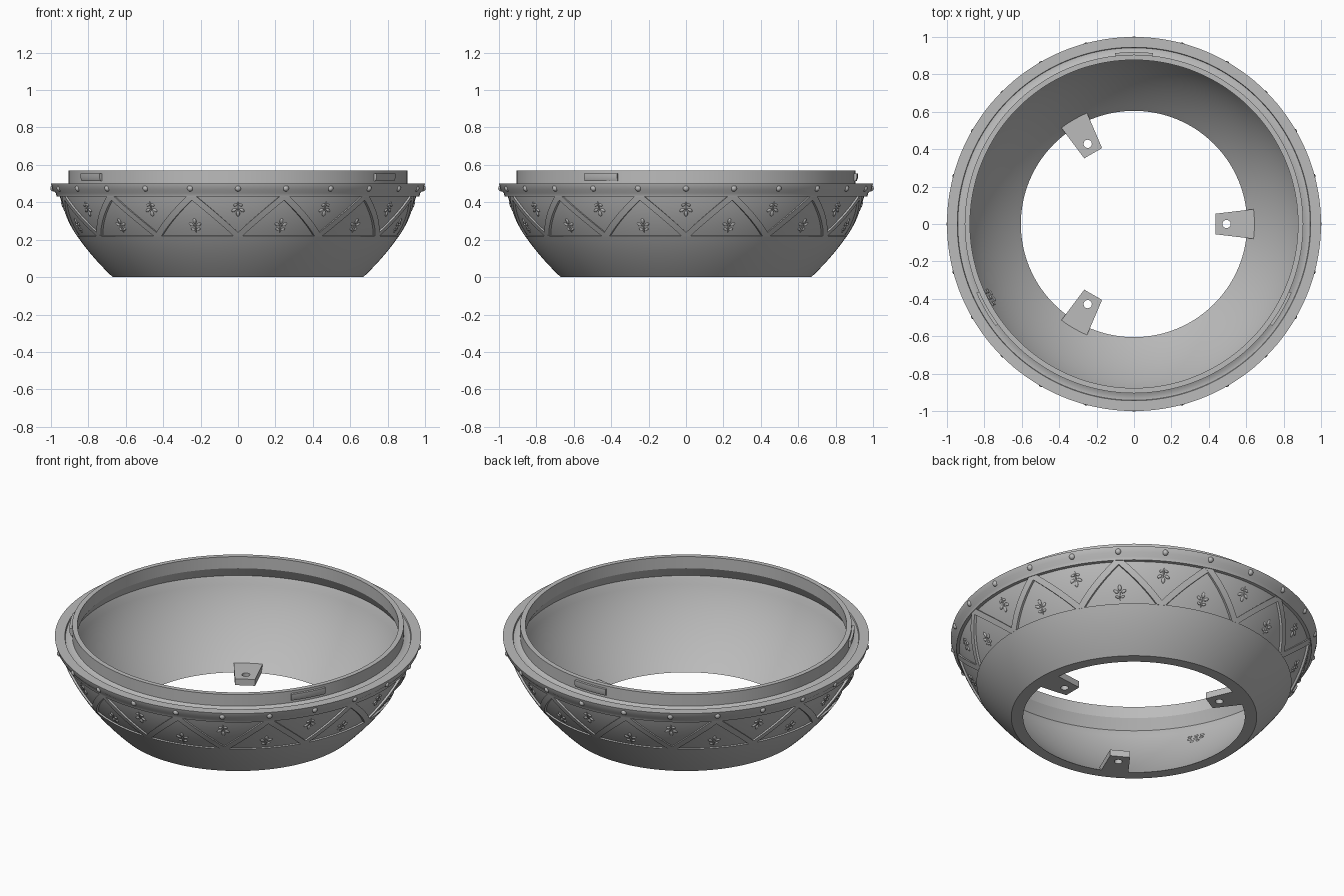
import bpy, bmesh, math
from math import cos, sin, radians, pi
from mathutils import Matrix, Vector

cube = bpy.data.objects.get("Cube")
if cube:
    bpy.data.objects.remove(cube, do_unlink=True)

GREY = (0.5, 0.5, 0.5, 1)
mat = bpy.data.materials.new("plain grey")
mat.use_nodes = True
mat.diffuse_color = GREY
mat.node_tree.nodes["Principled BSDF"].inputs["Base Color"].default_value = GREY

LOW, HIGH, TOP = 0.22, 0.43, 0.5      # decorated band and rim heights
RECESS = 0.012


def wall(z):
    """Outer radius of the bowl at a height."""
    return 0.67 + 1.05 * z - 0.848 * z * z


def polar(r, deg, z):
    return Vector((r * cos(radians(deg)), r * sin(radians(deg)), z))


def finish(name, bm, angle=30):
    bmesh.ops.recalc_face_normals(bm, faces=bm.faces)
    mesh = bpy.data.meshes.new(name)
    bm.to_mesh(mesh)
    bm.free()
    obj = bpy.data.objects.new(name, mesh)
    bpy.context.collection.objects.link(obj)
    mesh.materials.append(mat)
    bpy.ops.object.select_all(action='DESELECT')
    obj.select_set(True)
    bpy.context.view_layer.objects.active = obj
    bpy.ops.object.shade_smooth_by_angle(angle=radians(angle))
    return obj


def skin(bm, rings, closed):
    """Join rings of points with quads; cap the ends when open."""
    rows = [[bm.verts.new(p) for p in ring] for ring in rings]
    n = len(rows[0])
    pairs = list(zip(rows, rows[1:] + rows[:1]))
    for a, b in pairs if closed else pairs[:-1]:
        for i in range(n):
            j = (i + 1) % n
            bm.faces.new((a[i], a[j], b[j], b[i]))
    if not closed:
        bm.faces.new(rows[0])
        bm.faces.new(rows[-1])


def surface_frame(deg, z, r, slope):
    """Matrix with x sideways, y up the wall and z outward."""
    side = polar(1, deg + 90, 0)
    up = (polar(slope, deg, 0) + Vector((0, 0, 1))).normalized()
    out = side.cross(up)
    m = Matrix((side, up, out)).transposed().to_4x4()
    m.translation = polar(r, deg, z)
    return m


def span(a, b, n):
    return [a + (b - a) * i / n for i in range(n + 1)]


# Bowl: outer wall with recessed band, rim, grooved ledge, collar, inner wall
profile = [(wall(z), z) for z in span(0, LOW, 10)]
profile += [(wall(z) - RECESS, z) for z in span(LOW + 0.002, HIGH, 10)]
profile += [(wall(z) + 0.004, z) for z in (HIGH + 0.002, 0.45)]
profile += [(0.992, 0.468), (1.0, TOP), (0.945, TOP), (0.942, 0.49),
            (0.925, 0.49), (0.905, TOP), (0.905, 0.57), (0.877, 0.57),
            (0.877, TOP), (0.912, 0.44)]
profile += [(wall(z) - 0.058 - 0.007 * (1 - z / 0.44), z)
            for z in reversed(span(0, 0.425, 14))]
bm = bmesh.new()
skin(bm, [[polar(r, a * 2.5, z) for r, z in profile] for a in range(144)], True)
finish("bowl", bm)

# Zigzag ribs standing in the recessed band
bm = bmesh.new()
for k in range(12):
    for turn in (-15, 15):
        rings = []
        for t in span(0, 1, 10):
            z = LOW - 0.002 + t * (HIGH - LOW + 0.005)
            mid = 30 * k + turn * t
            w = 1.5
            rings.append([polar(wall(z) + d, mid + s, z) for d, s in
                          ((-0.03, -w), (0.001, -w), (0.001, w), (-0.03, w))])
        skin(bm, rings, False)
finish("zigzag_ribs", bm)

# Round studs around the rim
bm = bmesh.new()
for k in range(24):
    bmesh.ops.create_uvsphere(bm, u_segments=14, v_segments=8, radius=0.017,
                              matrix=Matrix.Translation(polar(0.987, 15 * k, 0.475)))
finish("rim_studs", bm, 60)

# Small leaf sprigs, one in each triangle
bm = bmesh.new()


def petal(frame, x, y, wide, tall, tilt=0):
    m = (frame @ Matrix.Translation((x, y, 0)) @ Matrix.Rotation(tilt, 4, 'Z')
         @ Matrix.Diagonal((wide, tall, 0.006, 1)))
    bmesh.ops.create_uvsphere(bm, u_segments=10, v_segments=6, radius=1, matrix=m)


for k in range(24):
    down = k % 2 == 0
    z = 0.36 if down else 0.28
    frame = surface_frame(15 * k, z, wall(z) - RECESS, 1.05 - 1.696 * z)
    if down:
        frame = frame @ Matrix.Rotation(pi, 4, 'Z')
    petal(frame, 0, 0.022, 0.010, 0.017)
    petal(frame, 0, -0.022, 0.004, 0.026)
    for s in (-1, 1):
        petal(frame, s * 0.021, 0.002, 0.009, 0.015, -s * 1.0)
        petal(frame, s * 0.014, -0.028, 0.007, 0.012, -s * 1.2)
finish("leaf_sprigs", bm, 60)

# Raised locking tabs on the collar
bm = bmesh.new()
for mid in (90, 210, 330):
    rings = [[polar(r, mid + a, z) for r, z in
              ((0.895, 0.515), (0.913, 0.515), (0.919, 0.53),
               (0.919, 0.555), (0.895, 0.555))] for a in span(-6.4, 6.4, 8)]
    skin(bm, rings, False)
finish("locking_tabs", bm)

# Tapered mounting lugs with screw holes at the bottom opening
bm = bmesh.new()
for turn in (0, 120, 240):
    outline = [(0.437, -0.055), (0.645, -0.08), (0.652, 0), (0.645, 0.08), (0.437, 0.055)]
    hole = [(0.495 + 0.022 * cos(a * pi / 10), 0.022 * sin(a * pi / 10)) for a in range(20)]
    edges = []
    for loop in (outline, hole):
        vs = [bm.verts.new(Matrix.Rotation(radians(turn), 3, 'Z') @ Vector((x, y, 0)))
              for x, y in loop]
        edges += [bm.edges.new((a, b)) for a, b in zip(vs, vs[1:] + vs[:1])]
    filled = bmesh.ops.triangle_fill(bm, edges=edges, use_beauty=True)
    faces = [f for f in filled["geom"] if isinstance(f, bmesh.types.BMFace)]
    raised = bmesh.ops.extrude_face_region(bm, geom=faces, use_keep_orig=True)
    bmesh.ops.translate(bm, vec=(0, 0, 0.038),
                        verts=[v for v in raised["geom"] if isinstance(v, bmesh.types.BMVert)])
finish("mounting_lugs", bm)

# Cluster of small dimples on the inner wall
bm = bmesh.new()
for row, count in enumerate((2, 3, 3)):
    for i in range(count):
        z = 0.30 + 0.022 * row
        deg = 207 + 2.4 * (i - (count - 1) / 2)
        frame = surface_frame(deg, z, wall(z) - 0.06, 1.05 - 1.696 * z)
        petal(frame, 0, 0, 0.012, 0.007)
finish("inner_dimples", bm, 60)
